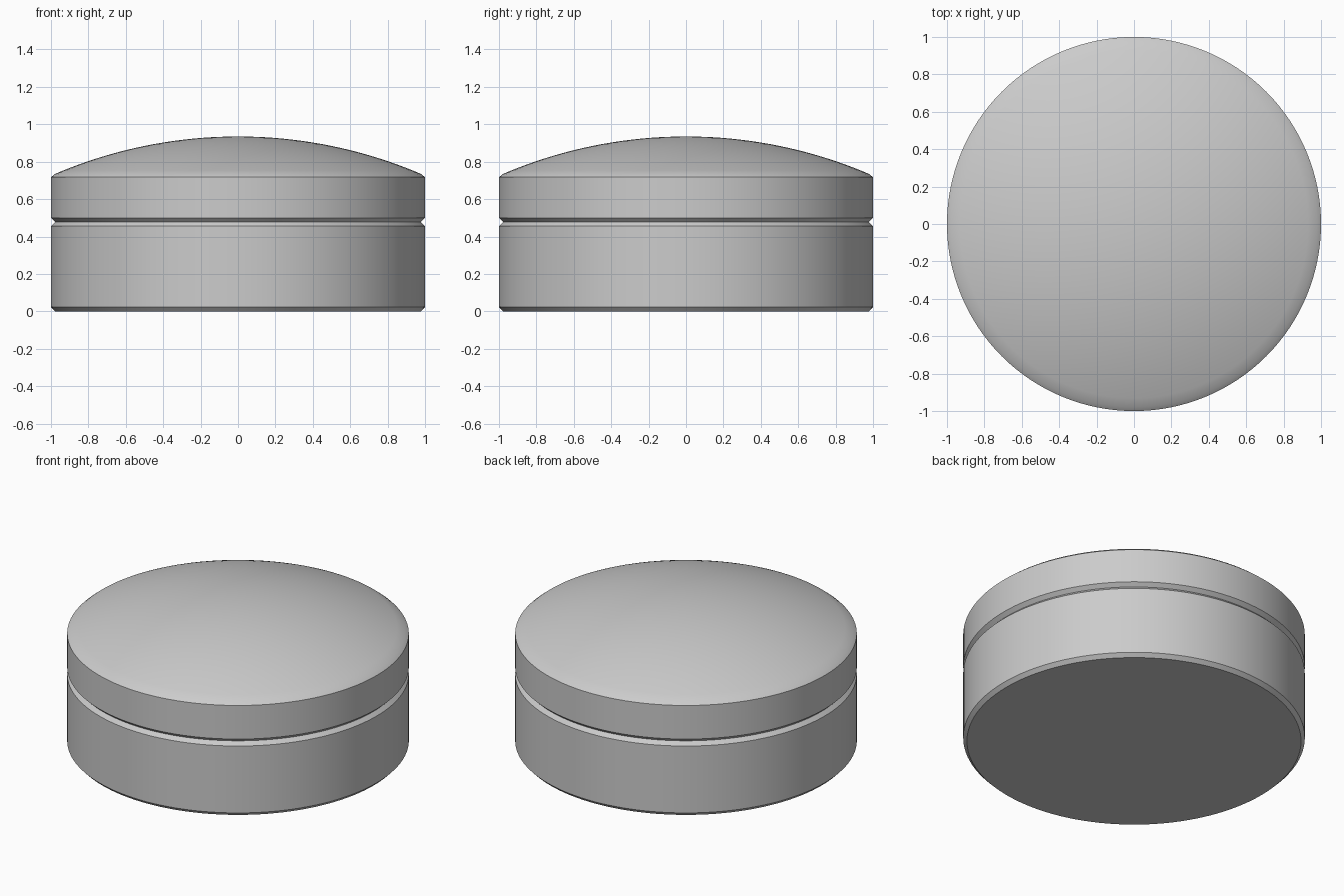
import bpy, bmesh, math

cube = bpy.data.objects.get("Cube")
if cube:
    bpy.data.objects.remove(cube, do_unlink=True)

SEGMENTS = 128

# Single plain grey
grey = bpy.data.materials.new("plain_grey")
grey.use_nodes = True
colour = (0.6, 0.6, 0.6, 1.0)
grey.diffuse_color = colour
grey.node_tree.nodes["Principled BSDF"].inputs["Base Color"].default_value = colour


def lathe(name, profile):
    """Spin a (radius, height) profile about z into a closed solid."""
    bm = bmesh.new()
    verts = [bm.verts.new((r, 0, z)) for r, z in profile]
    edges = [bm.edges.new(pair) for pair in zip(verts, verts[1:])]
    bmesh.ops.spin(bm, geom=verts + edges, cent=(0, 0, 0), axis=(0, 0, 1),
                   angle=math.tau, steps=SEGMENTS, use_merge=True)
    bmesh.ops.remove_doubles(bm, verts=bm.verts, dist=1e-5)
    bmesh.ops.recalc_face_normals(bm, faces=bm.faces)
    mesh = bpy.data.meshes.new(name)
    bm.to_mesh(mesh)
    bm.free()
    mesh.materials.append(grey)
    obj = bpy.data.objects.new(name, mesh)
    bpy.context.collection.objects.link(obj)
    bpy.ops.object.select_all(action="DESELECT")
    obj.select_set(True)
    bpy.context.view_layer.objects.active = obj
    bpy.ops.object.shade_smooth_by_angle(angle=math.radians(30))
    return obj


# Base: drum with chamfered rims
SEAM = 0.478
lathe("base", [(0, 0), (0.978, 0), (1, 0.023), (1, 0.455),
               (0.977, SEAM), (0, SEAM)])

# Lid: chamfered band under a shallow spherical dome
rim_r, rim_z, top_z = 0.978, 0.735, 0.935
rise = top_z - rim_z
radius = (rim_r ** 2 + rise ** 2) / (2 * rise)
half_angle = math.asin(rim_r / radius)
STEPS = 20
dome = []
for i in range(STEPS + 1):
    a = half_angle * (1 - i / STEPS)
    dome.append((radius * math.sin(a), top_z - radius * (1 - math.cos(a))))
lathe("domed_lid", [(0, SEAM), (0.977, SEAM), (1, 0.5), (1, 0.717)] + dome)
